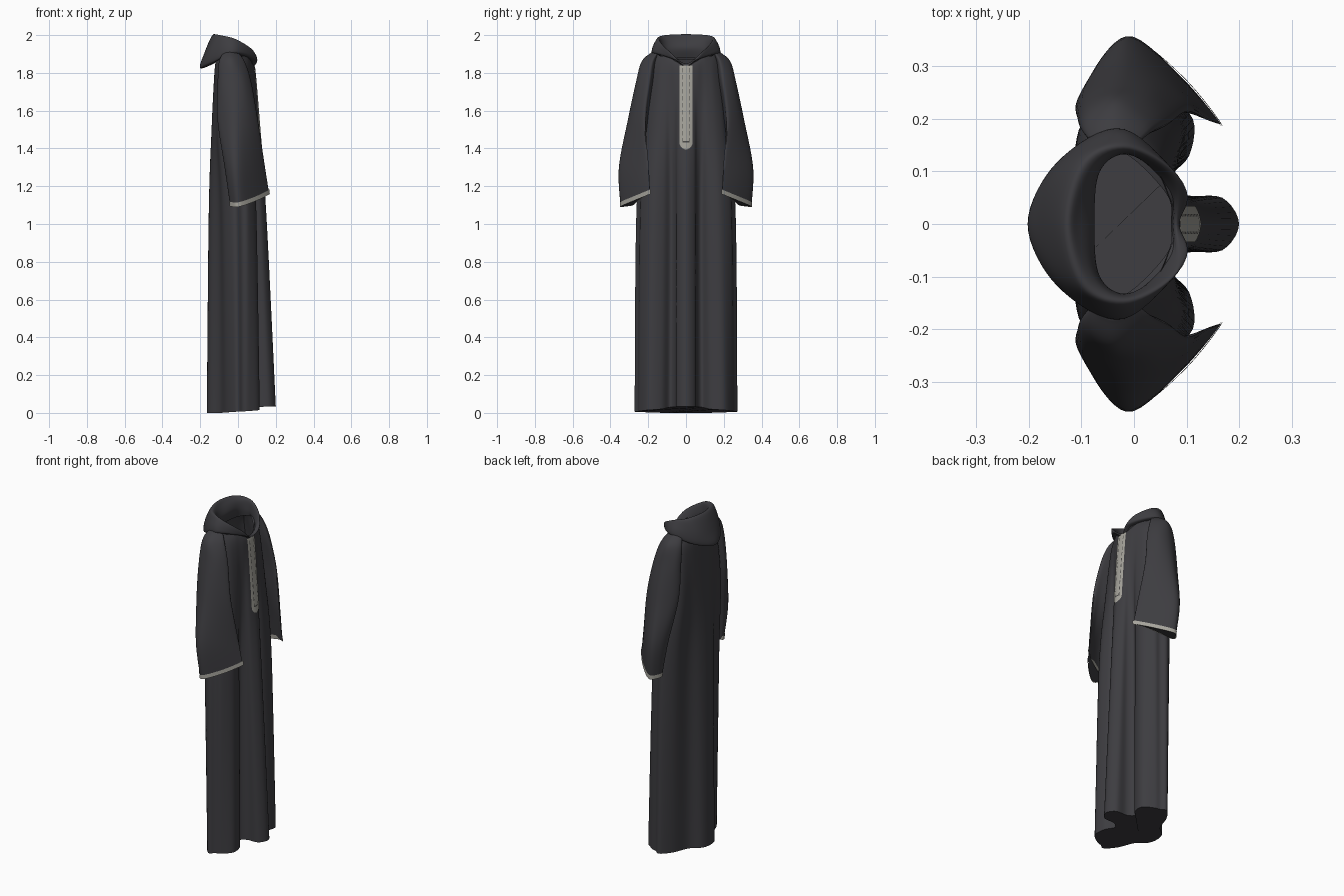
import bpy, bmesh, math
from mathutils import Vector
from mathutils.bvhtree import BVHTree

if "Cube" in bpy.data.objects:
    bpy.data.objects.remove(bpy.data.objects["Cube"])


def material(name, rgb):
    m = bpy.data.materials.new(name)
    m.diffuse_color = (*rgb, 1)
    m.use_nodes = True
    m.node_tree.nodes["Principled BSDF"].inputs["Base Color"].default_value = m.diffuse_color
    return m


CLOTH = material("charcoal cloth", (0.047, 0.046, 0.052))
TRIM = material("pale braid", (0.38, 0.37, 0.33))
STITCH = material("dark stitching", (0.07, 0.068, 0.065))


def spline(a, b, c, d, t):
    return 0.5 * (2 * b + (c - a) * t + (2 * a - 5 * b + 4 * c - d) * t * t
                  + (3 * b - a - 3 * c + d) * t ** 3)


def ring(points, steps):
    """Smooth closed curve through the points."""
    n = len(points)
    return [spline(points[i - 1], points[i], points[(i + 1) % n], points[(i + 2) % n], s / steps)
            for i in range(n) for s in range(steps)]


def mirrored(half):
    """Full ring from a half ring that runs front to back on the +y side."""
    pts = [Vector(p) for p in half]
    return pts + [Vector((p.x, -p.y, p.z)) for p in reversed(pts[1:-1])]


def finish(name, bm, mats):
    mesh = bpy.data.meshes.new(name)
    bmesh.ops.recalc_face_normals(bm, faces=bm.faces)
    bm.to_mesh(mesh)
    bm.free()
    ob = bpy.data.objects.new(name, mesh)
    bpy.context.collection.objects.link(ob)
    for m in mats:
        mesh.materials.append(m)
    bpy.ops.object.select_all(action='DESELECT')
    ob.select_set(True)
    bpy.context.view_layer.objects.active = ob
    bpy.ops.object.shade_smooth_by_angle(angle=math.radians(50))
    return ob


def loft(name, sections, around=5, along=8, cap_first=False, cap_last=False, mat=CLOTH):
    """Smooth skin through a stack of control rings."""
    rings = [ring(s, around) for s in sections]
    last = len(rings) - 1
    rows = []
    for i in range(last):
        quad = [rings[max(i - 1, 0)], rings[i], rings[i + 1], rings[min(i + 2, last)]]
        for s in range(along):
            rows.append([spline(*p, s / along) for p in zip(*quad)])
    rows.append(rings[-1])
    bm = bmesh.new()
    grid = [[bm.verts.new((p.x, p.y, max(p.z, 0))) for p in row] for row in rows]
    n = len(grid[0])
    for a, b in zip(grid, grid[1:]):
        for j in range(n):
            k = (j + 1) % n
            bm.faces.new((a[j], a[k], b[k], b[j]))
    if cap_first:
        bm.faces.new(grid[0])
    if cap_last:
        bm.faces.new(grid[-1])
    return finish(name, bm, [mat])


def at(z, *xy):
    return [(x, y, z) for x, y in xy]


# Pleated robe body, front edge to back edge at each height
hem = [(.2, 0, .035), (.168, .05, .033), (.1, .055, .032), (.065, .085, .03),
       (.105, .13, .02), (.112, .2, .015), (.06, .243, .01), (.025, .255, .008),
       (-.01, .27, .006), (-.06, .205, .003), (-.095, .11, 0), (-.15, .06, 0), (-.165, 0, 0)]
middle = at(1.05, (.15, 0), (.125, .045), (.09, .055), (.065, .08), (.09, .12), (.095, .18),
            (.055, .235), (.02, .245), (-.02, .262), (-.075, .21), (-.1, .12), (-.14, .06),
            (-.155, 0))
chest = at(1.5, (.115, 0), (.105, .04), (.085, .06), (.075, .085), (.08, .115), (.07, .16),
           (.04, .2), (0, .215), (-.05, .225), (-.1, .19), (-.116, .12), (-.132, .06), (-.14, 0))
upper = at(1.8, (.09, 0), (.087, .03), (.08, .06), (.07, .085), (.06, .115), (.045, .145),
           (.015, .175), (-.015, .19), (-.05, .195), (-.09, .165), (-.11, .11), (-.12, .055),
           (-.125, 0))
neck = [(.08, 0, 1.845), (.075, .03, 1.85), (.065, .055, 1.87), (.055, .08, 1.885),
        (.045, .1, 1.89), (.02, .135, 1.89), (0, .15, 1.9), (-.02, .16, 1.905),
        (-.05, .16, 1.9), (-.08, .13, 1.89), (-.1, .09, 1.88), (-.11, .045, 1.875),
        (-.115, 0, 1.87)]
body = loft("robe_body", [mirrored(s) for s in (hem, middle, chest, upper, neck)],
            along=10, cap_first=True)

# Folded hood lying around the neck: outside, over the rim, then inside
hood = [
    [(.07, 0, 1.83), (.06, .06, 1.87), (-.03, .14, 1.9), (-.1, .1, 1.87), (-.125, 0, 1.85)],
    [(.085, 0, 1.835), (.092, .065, 1.872), (-.02, .178, 1.905), (-.14, .12, 1.855),
     (-.2, 0, 1.825)],
    [(.085, 0, 1.845), (.095, .075, 1.89), (-.02, .175, 1.94), (-.14, .115, 1.92),
     (-.18, 0, 1.9)],
    [(.08, 0, 1.85), (.083, .09, 1.915), (-.01, .152, 1.975), (-.1, .12, 1.995), (-.135, 0, 2)],
    [(.075, 0, 1.845), (.076, .085, 1.91), (-.01, .138, 1.968), (-.075, .105, 1.982),
     (-.105, 0, 1.985)],
    [(.074, 0, 1.838), (.07, .075, 1.89), (-.01, .132, 1.92), (-.065, .1, 1.93),
     (-.075, 0, 1.935)],
    [(.072, 0, 1.83), (.062, .07, 1.87), (-.01, .135, 1.89), (-.075, .1, 1.88), (-.09, 0, 1.88)],
]
loft("hood", [mirrored(s) for s in hood], around=8, along=6)

# Sleeves: back, outer, front and inner points from shoulder to cuff
sleeve = [
    at(1.91, (-.075, .15), (-.065, .17), (-.04, .18), (-.015, .17), (0, .15), (-.015, .14),
       (-.04, .135), (-.06, .14)),
    at(1.86, (-.1, .18), (-.085, .212), (-.04, .235), (0, .22), (.035, .18), (0, .16),
       (-.04, .15), (-.07, .16)),
    at(1.75, (-.107, .2), (-.09, .24), (-.03, .265), (.03, .25), (.07, .2), (.04, .18),
       (-.02, .17), (-.07, .18)),
    at(1.55, (-.108, .225), (-.085, .27), (-.02, .308), (.05, .28), (.105, .22), (.06, .21),
       (0, .2), (-.06, .205)),
    at(1.3, (-.07, .27), (-.055, .325), (-.005, .355), (.075, .29), (.143, .2), (.1, .22),
       (.04, .24), (-.03, .25)),
    [(-.04, .285, 1.1), (-.03, .32, 1.095), (.01, .345, 1.095), (.095, .275, 1.125),
     (.165, .19, 1.16), (.115, .23, 1.142), (.05, .263, 1.118), (0, .28, 1.102)],
]
for side, label in ((1, "left"), (-1, "right")):
    rings = [[Vector((x, y * side, z)) for x, y, z in s] for s in sleeve]
    loft(label + "_sleeve", rings, along=7, cap_first=True, cap_last=True)
    # Pale braid around the cuff, standing just proud of the cloth
    centre = sum(rings[-1], Vector()) / 8
    band = []
    for lift in (0.022, -0.002):
        band.append([p + (p - centre).normalized() * 0.004 + Vector((-0.06 * lift, 0, lift))
                     for p in rings[-1]])
    loft(label + "_cuff_braid", band, along=1, mat=TRIM)

# Braided front placket laid on the chest, rounded at its lower end
bm = bmesh.new()
bm.from_mesh(body.data)
tree = BVHTree.FromBMesh(bm)
bm.free()
bm = bmesh.new()
ROWS, COLS, HALF, LOW, HIGH = 60, 14, 0.034, 1.395, 1.84
grid = []
for r in range(ROWS + 1):
    z = LOW + (HIGH - LOW) * r / ROWS
    drop = max(0, LOW + HALF - z) / HALF
    w = HALF * max(0.15, math.sqrt(max(0, 1 - drop * drop)))
    row = []
    for c in range(COLS + 1):
        y = w * (2 * c / COLS - 1)
        hit = tree.ray_cast(Vector((1, y, z)), Vector((-1, 0, 0)))[0]
        row.append(bm.verts.new(((hit.x if hit else 0.08) + 0.004, y, z)))
    grid.append(row)
for r in range(ROWS):
    for c in range(COLS):
        f = bm.faces.new((grid[r][c], grid[r][c + 1], grid[r + 1][c + 1], grid[r + 1][c]))
        dashed = c in (3, 10) and r > 5 and r % 5 < 3
        f.material_index = 1 if dashed or (r == 5 and 3 <= c <= 10) else 0
finish("front_placket", bm, [TRIM, STITCH])
